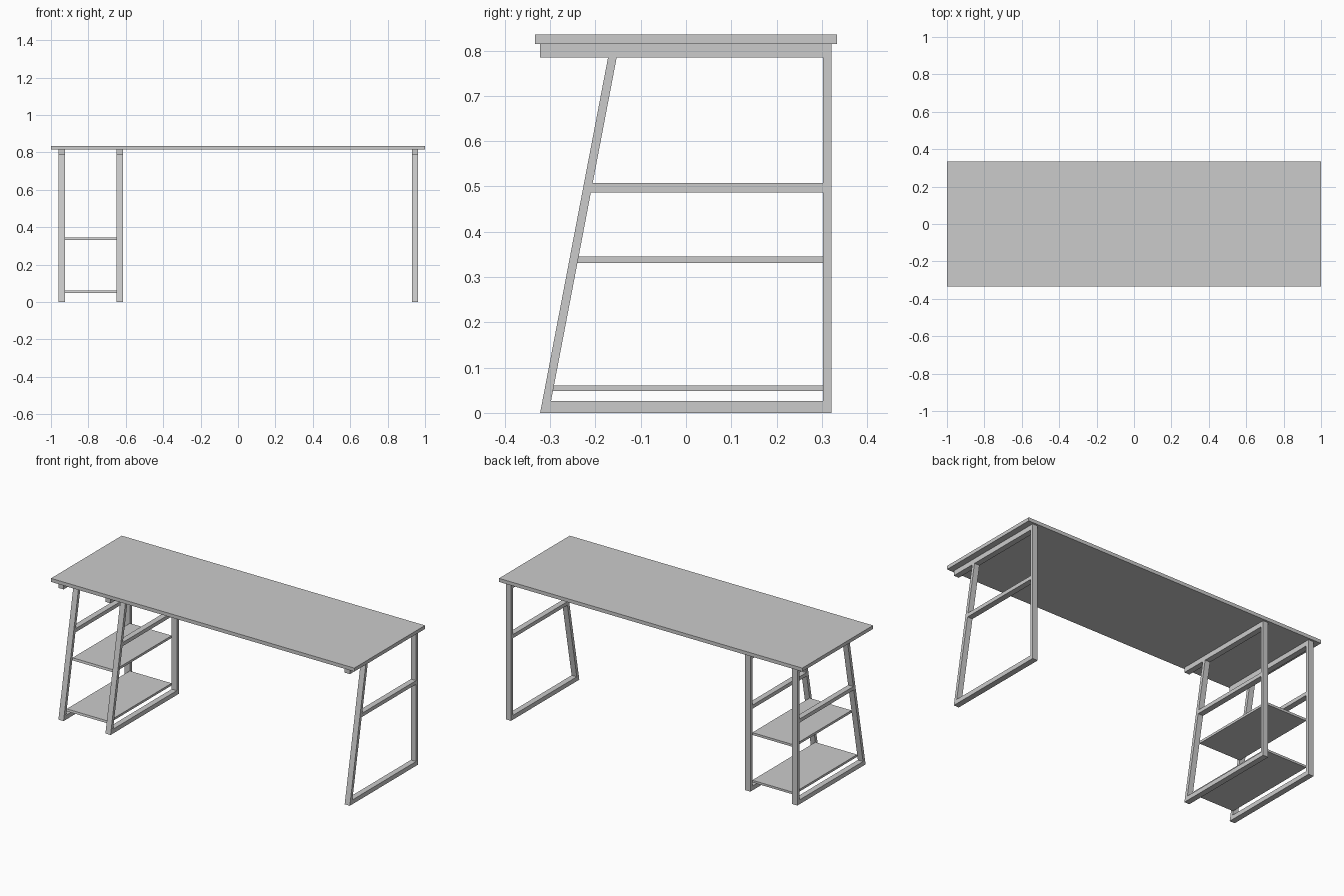
import bpy, bmesh

if "Cube" in bpy.data.objects:
    bpy.data.objects.remove(bpy.data.objects["Cube"])

BAR = 0.034                      # bar thickness along x
Y0, Y1, Z_RAIL = -0.322, 0.321, 0.785
T = 0.019                        # leg thickness along y
SLOPE = 0.150 / Z_RAIL           # lean of the front leg


def front(z):
    """Outer y of the slanted leg at height z."""
    return Y0 + SLOPE * z


def inner(z):
    return front(z) + T


def prism(bm, profile, x0, x1):
    """Extrude a closed (y, z) profile from x0 to x1."""
    face = bm.faces.new([bm.verts.new((x0, y, z)) for y, z in profile])
    ext = bmesh.ops.extrude_face_region(bm, geom=[face])["geom"]
    moved = [v for v in ext if isinstance(v, bmesh.types.BMVert)]
    bmesh.ops.translate(bm, verts=moved, vec=(x1 - x0, 0, 0))


def rect(ya, yb, za, zb):
    return [(ya, za), (yb, za), (yb, zb), (ya, zb)]


def between(za, zb):
    """Profile that fits between the slanted and the upright leg."""
    return [(inner(za), za), (Y1 - T, za), (Y1 - T, zb), (inner(zb), zb)]


def make(name, profiles, x0, x1):
    bm = bmesh.new()
    for p in profiles:
        prism(bm, p, x0, x1)
    bmesh.ops.recalc_face_normals(bm, faces=bm.faces)
    me = bpy.data.meshes.new(name)
    bm.to_mesh(me)
    bm.free()
    ob = bpy.data.objects.new(name, me)
    bpy.context.collection.objects.link(ob)
    return ob


# Table top
make("table_top", [rect(-0.333, 0.333, 0.814, 0.835)], -1, 1)

# Leg frames: slanted leg, upright leg, top rail, middle rail, floor rail
frame = [
    [(front(0), 0), (inner(0), 0), (inner(Z_RAIL), Z_RAIL), (front(Z_RAIL), Z_RAIL)],
    rect(Y1 - T, Y1, 0, Z_RAIL),
    rect(Y0, Y1, Z_RAIL, 0.814),
    between(0.486, 0.508),
    between(0, 0.026),
]
CENTRES = {"outer_left": -0.942, "inner_left": -0.632, "right": 0.946}
for side, x in CENTRES.items():
    make("leg_frame_" + side, frame, x - BAR / 2, x + BAR / 2)

# Shelves between the two left frames
xa = CENTRES["outer_left"] + BAR / 2
xb = CENTRES["inner_left"] - BAR / 2
for name, za, zb in (("lower_shelf", 0.048, 0.061), ("upper_shelf", 0.331, 0.345)):
    make(name, [between(za, zb)], xa, xb)
